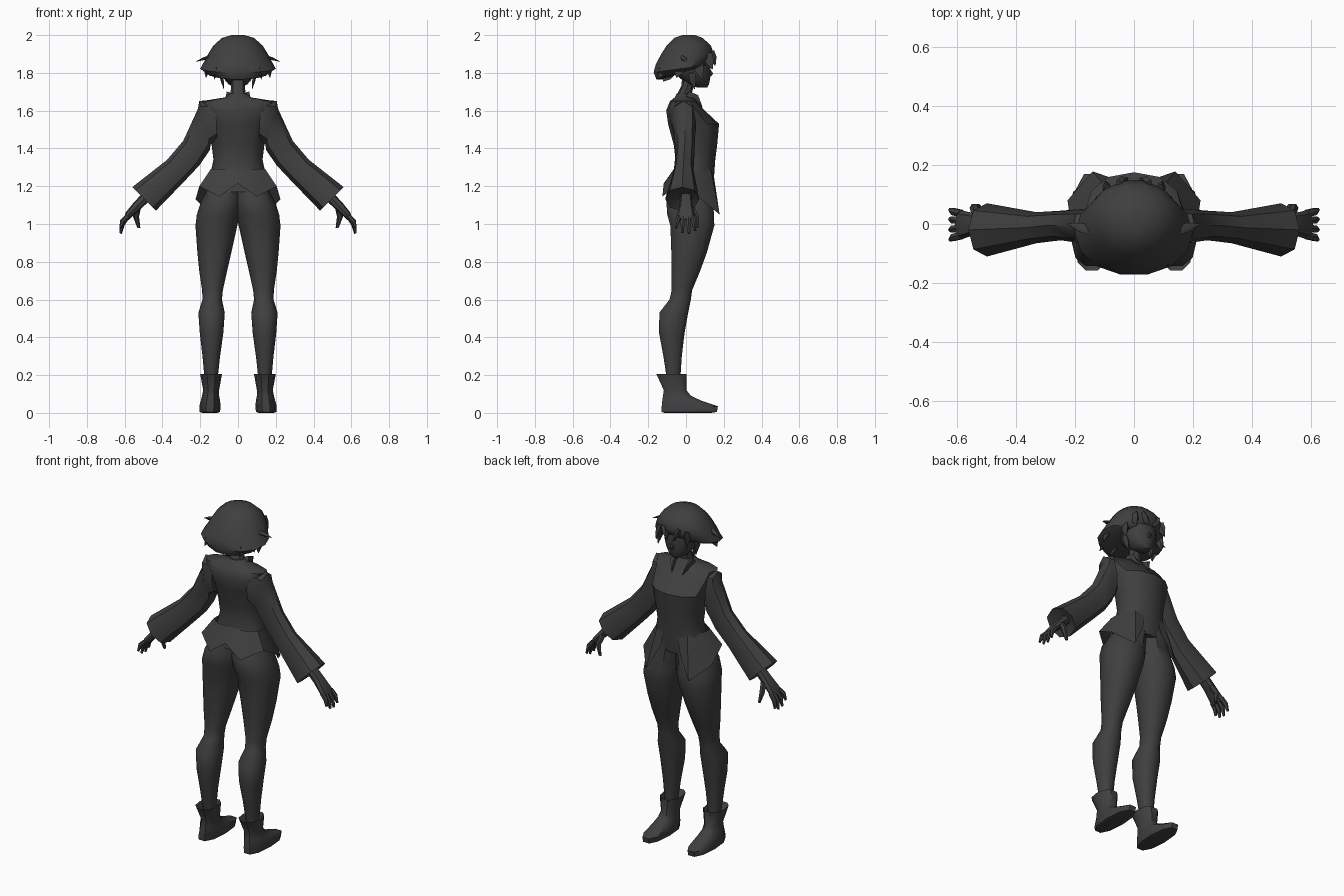
import bpy, bmesh, math
from mathutils import Vector as V

mat = bpy.data.materials.new("dark grey")
mat.diffuse_color = (0.05, 0.05, 0.05, 1)


def finish(name, bm, mirror=False, smooth=40):
    bmesh.ops.recalc_face_normals(bm, faces=bm.faces)
    me = bpy.data.meshes.new(name)
    bm.to_mesh(me)
    bm.free()
    me.materials.append(mat)
    ob = bpy.data.objects.new(name, me)
    bpy.context.collection.objects.link(ob)
    if mirror:
        ob.modifiers.new("mirror", 'MIRROR')
    bpy.ops.object.select_all(action='DESELECT')
    ob.select_set(True)
    bpy.context.view_layer.objects.active = ob
    bpy.ops.object.shade_smooth_by_angle(angle=math.radians(smooth))
    return ob


def spow(v, p):
    return math.copysign(abs(v) ** p, v)


def add_loft(bm, rings, n=10, p=1.0):
    """rings: (centre, half axis u, half axis v); ends are capped"""
    loops = []
    for c, u, v in rings:
        loops.append([bm.verts.new(V(c) + V(u) * spow(math.cos(k * math.tau / n), p)
                                   + V(v) * spow(math.sin(k * math.tau / n), p)) for k in range(n)])
    for a, b in zip(loops, loops[1:]):
        for k in range(n):
            bm.faces.new((a[k], a[(k + 1) % n], b[(k + 1) % n], b[k]))
    bm.faces.new(loops[0])
    bm.faces.new(loops[-1][::-1])


def zring(z, x0, x1, y0, y1):
    return (((x0 + x1) / 2, (y0 + y1) / 2, z), ((x1 - x0) / 2, 0, 0), (0, (y1 - y0) / 2, 0))


def aring(xu, zu, xl, zl, y0, y1):
    """ring given by its upper and lower point in the front plane"""
    return (((xu + xl) / 2, (y0 + y1) / 2, (zu + zl) / 2),
            ((xu - xl) / 2, 0, (zu - zl) / 2), (0, (y1 - y0) / 2, 0))


def part(name, rings, n=10, p=1.0, mirror=False):
    bm = bmesh.new()
    add_loft(bm, rings, n, p)
    return finish(name, bm, mirror)


def add_tube(bm, pts, radii, n=6, flat=1.0):
    pts = [V(q) for q in pts]
    d = (pts[-1] - pts[0]).normalized()
    u = d.cross(V((0, 1, 0)))
    u = (u if u.length > 0.1 else d.cross(V((1, 0, 0)))).normalized()
    w = d.cross(u)
    add_loft(bm, [(q, u * r * flat, w * r) for q, r in zip(pts, radii)], n)


# jacket body
part("jacket", [zring(z, -r, r, a, b) for z, r, a, b in [
    (1.69, .045, -.05, .03), (1.67, .07, -.06, .04), (1.65, .195, -.085, .055), (1.60, .185, -.105, .10),
    (1.53, .165, -.095, .175), (1.42, .14, -.065, .165), (1.34, .13, -.055, .155),
    (1.27, .145, -.065, .15), (1.17, .17, -.09, .14)]], 12, .9)

# pointed jacket hem, built from front to back on one half
top = [(0.05, .145, 1.27), (.10, .13, 1.29), (.145, .05, 1.29), (.145, -.02, 1.29), (.09, -.058, 1.29), (0, -.065, 1.29)]
low = [(.06, .15, 1.20), (.14, .178, 1.05), (.225, .08, 1.13), (.205, -.05, 1.20), (.10, -.125, 1.145), (0, -.118, 1.215)]
bm = bmesh.new()
ta = [bm.verts.new(q) for q in top]
lo = [bm.verts.new(q) for q in low]
for k in range(5):
    bm.faces.new((ta[k], ta[k + 1], lo[k + 1], lo[k]))
finish("jacket_hem", bm, True)

# collar flaps
bm = bmesh.new()
add_tube(bm, [(.05, .0, 1.68), (.05, .05, 1.665), (.035, .085, 1.62)], [.03, .025, .003], 5, .5)
finish("collar_flap", bm, True)

# wide sleeves
part("sleeve", [aring(*a) for a in [
    (.12, 1.655, .11, 1.45, -.085, .06), (.205, 1.652, .145, 1.42, -.075, .05), (.212, 1.61, .15, 1.39, -.065, .05),
    (.29, 1.44, .205, 1.31, -.055, .045), (.375, 1.34, .285, 1.225, -.065, .04),
    (.56, 1.195, .435, 1.07, -.11, .07), (.51, 1.165, .455, 1.11, -.06, .04)]], 8, .9, True)

# hands with four fingers and a thumb
bm = bmesh.new()
add_loft(bm, [aring(.50, 1.17, .46, 1.13, -.03, .03), aring(.555, 1.11, .515, 1.08, -.035, .035),
              aring(.595, 1.06, .56, 1.04, -.05, .045), aring(.605, 1.03, .58, 1.02, -.05, .045)], 8, .8)
for y, tip in [(-.046, .03), (-.017, .005), (.014, 0), (.042, .015)]:
    add_tube(bm, [(.585, y * .85, 1.04), (.612, y, 1.00 + tip * .5), (.622, y * 1.15, .95 + tip)],
             [.014, .0135, .007])
add_tube(bm, [(.53, .025, 1.09), (.54, .055, 1.04), (.525, .06, .98)], [.018, .016, .008])
finish("hand", bm, True)

# legs with hips
part("leg", [zring(*a) for a in [
    (1.22, -.02, .14, -.06, .14), (1.12, -.02, .195, -.11, .145), (1.05, -.01, .218, -.105, .155),
    (.99, .004, .225, -.088, .155), (.85, .035, .215, -.082, .115), (.75, .058, .205, -.08, .078),
    (.65, .08, .19, -.078, .035), (.60, .085, .188, -.09, .028), (.53, .07, .21, -.145, .015),
    (.42, .078, .202, -.145, -.005), (.30, .095, .188, -.122, -.02), (.16, .11, .175, -.10, -.03)]],
     10, .9, True)

# boots with a flared cuff
part("boot", [zring(*a) for a in [
    (.15, .12, .17, -.10, -.02), (.205, .085, .2, -.16, .005), (.12, .10, .184, -.12, .005),
    (.09, .10, .19, -.125, .03), (.065, .095, .197, -.13, .085), (.035, .092, .205, -.135, .175),
    (.005, .095, .203, -.135, .17), (0, .11, .19, -.12, .14)]], 10, .85, True)

# neck
part("neck", [zring(z, -r, r, a, b) for z, r, a, b in [
    (1.64, .06, -.07, .03), (1.68, .042, -.05, .028), (1.73, .036, -.025, .04), (1.78, .04, -.02, .06)]], 8)

# head
part("head", [zring(z, -r, r, a, b) for z, r, a, b in [
    (1.722, .018, .06, .112), (1.74, .05, .01, .122), (1.77, .075, -.03, .128), (1.80, .09, -.06, .13),
    (1.85, .105, -.09, .132), (1.92, .10, -.09, .12)]], 12, .9)

# nose
bm = bmesh.new()
add_tube(bm, [(0, .12, 1.825), (0, .134, 1.795), (0, .126, 1.782)], [.004, .011, .008], 5)
finish("nose", bm)

# bob-cut hair, rim tucked under at the nape
part("hair", [zring(z, -r, r, a, b) for z, r, a, b in [
    (2.0, .035, -.02, .05), (1.985, .085, -.065, .09), (1.945, .13, -.105, .135), (1.90, .158, -.135, .15)]]
     + [((0, -.012, 1.862), (.178, 0, 0), (0, .152, .018)),
        ((0, -.03, 1.822), (.2, 0, 0), (0, .145, .02)),
        ((0, -.03, 1.80), (.165, 0, 0), (0, .13, .035)),
        ((0, -.03, 1.80), (.09, 0, 0), (0, .09, .035))], 14)

# loose locks: base, tip, width
bm = bmesh.new()
for b, t, w in [((.15, -.02, 1.885), (.222, .0, 1.86), .022),
                ((.05, .125, 1.91), (.02, .155, 1.84), .035),
                ((.09, .11, 1.90), (.10, .14, 1.82), .035),
                ((.12, .06, 1.86), (.125, .085, 1.765), .035),
                ((.09, .03, 1.80), (.075, .045, 1.715), .025),
                ((.06, -.08, 1.80), (.065, -.12, 1.755), .03),
                ((.16, -.03, 1.84), (.17, -.05, 1.775), .04),
                ((.11, -.10, 1.83), (.12, -.145, 1.775), .04)]:
    m = V(b).lerp(V(t), .45)
    add_tube(bm, [b, m, t], [w * .8, w * .75, .002], 5, .5)
finish("hair_locks", bm, True)
